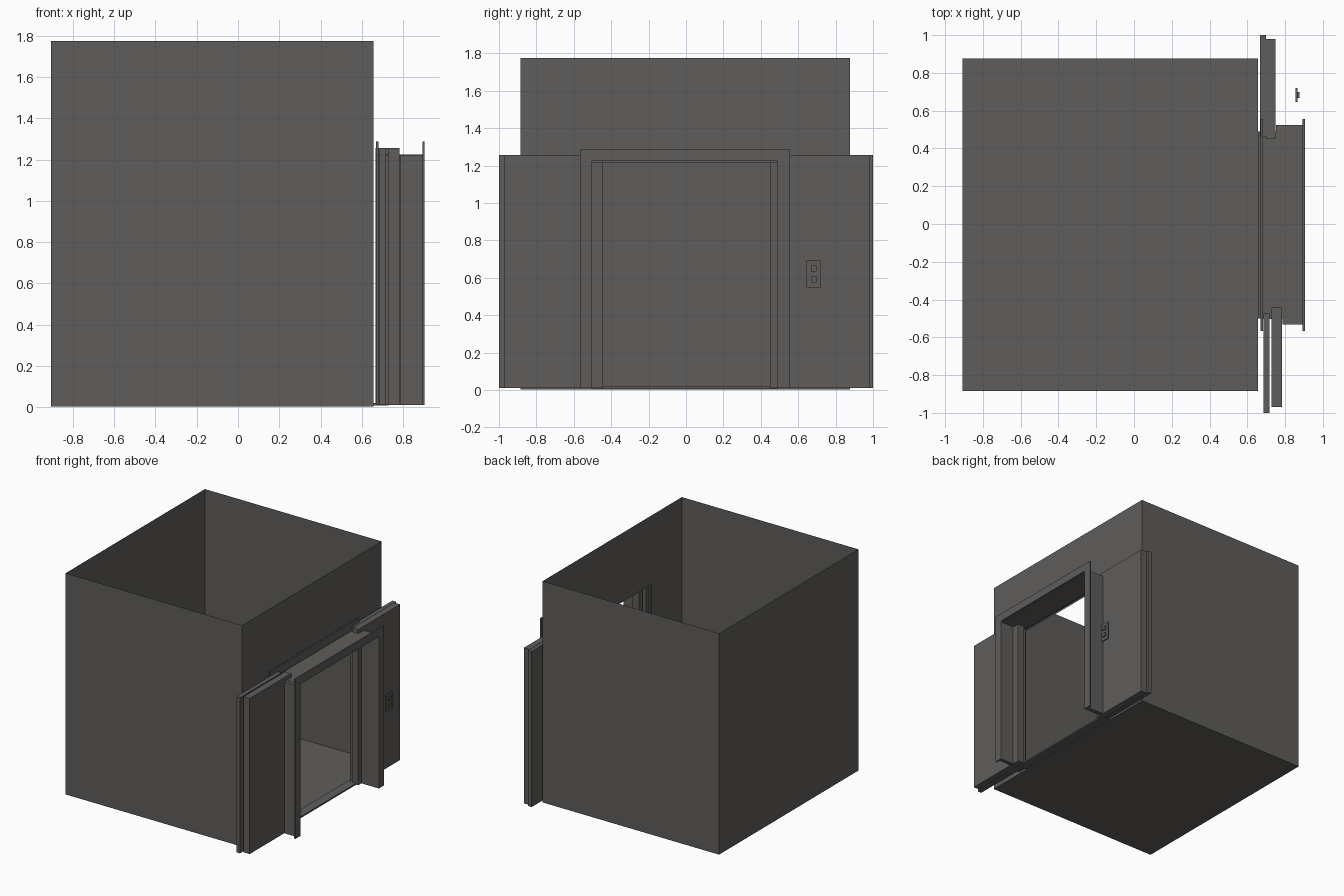
import bpy, bmesh

if "Cube" in bpy.data.objects:
    bpy.data.objects.remove(bpy.data.objects["Cube"])

def material(name, rgb):
    m = bpy.data.materials.new(name)
    m.diffuse_color = (*rgb, 1)
    m.use_nodes = True
    m.node_tree.nodes["Principled BSDF"].inputs["Base Color"].default_value = m.diffuse_color
    return m

METAL = material("dark_grey_metal", (0.115, 0.11, 0.105))

def finish(name, bm):
    me = bpy.data.meshes.new(name)
    bm.to_mesh(me)
    bm.free()
    ob = bpy.data.objects.new(name, me)
    me.materials.append(METAL)
    bpy.context.collection.objects.link(ob)
    return ob

def box(name, x, y, z):
    bm = bmesh.new()
    bmesh.ops.create_cube(bm, size=1)
    for v in bm.verts:
        v.co = [r[0] if c < 0 else r[1] for c, r in zip(v.co, (x, y, z))]
    return finish(name, bm)

def doorway_outline(w0, w1, h, iw0, iw1, ih, base):
    # upside-down U in the y-z plane
    return [(w0, base), (w0, h), (w1, h), (w1, base),
            (iw1, base), (iw1, ih), (iw0, ih), (iw0, base)]

# Cabin: thin open-topped shell with a doorway in the +x wall
X0, X1, Y0, Y1, Z0, Z1 = -0.907, 0.656, -0.885, 0.877, 0.003, 1.775
bm = bmesh.new()
def face(*pts):
    bm.faces.new([bm.verts.new(p) for p in pts])
face((X0, Y0, Z0), (X0, Y1, Z0), (X1, Y1, Z0), (X1, Y0, Z0))
face((X0, Y0, Z0), (X1, Y0, Z0), (X1, Y0, Z1), (X0, Y0, Z1))
face((X1, Y1, Z0), (X0, Y1, Z0), (X0, Y1, Z1), (X1, Y1, Z1))
face((X0, Y1, Z0), (X0, Y0, Z0), (X0, Y0, Z1), (X0, Y1, Z1))
wall = doorway_outline(Y0, Y1, Z1, -0.50, 0.49, 1.222, Z0)
face(*[(X1, y, z) for y, z in reversed(wall)])
bmesh.ops.remove_doubles(bm, verts=bm.verts, dist=1e-4)
finish("cabin", bm)

# Flat trim around the doorway, cabin side and hall side
for name, xa, xb in (("inner_trim", 0.67, 0.682), ("outer_trim", 0.893, 0.905)):
    bm = bmesh.new()
    pts = doorway_outline(-0.567, 0.556, 1.288, -0.502, 0.49, 1.225, 0.01)
    f = bm.faces.new([bm.verts.new((xa, y, z)) for y, z in pts])
    ext = bmesh.ops.extrude_face_region(bm, geom=[f])
    bmesh.ops.translate(bm, vec=(xb - xa, 0, 0),
                        verts=[g for g in ext["geom"] if isinstance(g, bmesh.types.BMVert)])
    bmesh.ops.recalc_face_normals(bm, faces=bm.faces)
    finish(name, bm)

# Jambs, lintel and sill of the passage
box("left_jamb", (0.785, 0.893), (-0.533, -0.502), (0.01, 1.222))
box("right_jamb", (0.752, 0.893), (0.49, 0.525), (0.01, 1.222))
box("lintel", (0.682, 0.893), (-0.502, 0.49), (1.217, 1.224))
box("sill", (0.656, 0.73), (-0.50, 0.49), (0.008, 0.02))

# Sliding door leaves, open to each side
for name, x, y in (("right_inner_door", (0.667, 0.698), (0.462, 1.0)),
                   ("right_outer_door", (0.70, 0.75), (0.45, 0.98)),
                   ("left_inner_door", (0.685, 0.718), (-1.0, -0.475)),
                   ("left_outer_door", (0.728, 0.783), (-0.97, -0.443))):
    box(name, x, y, (0.01, 1.256))

# Call panel with two buttons
box("call_panel", (0.856, 0.866), (0.645, 0.72), (0.548, 0.695))
for i, z in enumerate((0.592, 0.65)):
    box("call_button_%d" % (i + 1), (0.866, 0.875), (0.667, 0.698), (z - 0.016, z + 0.016))
